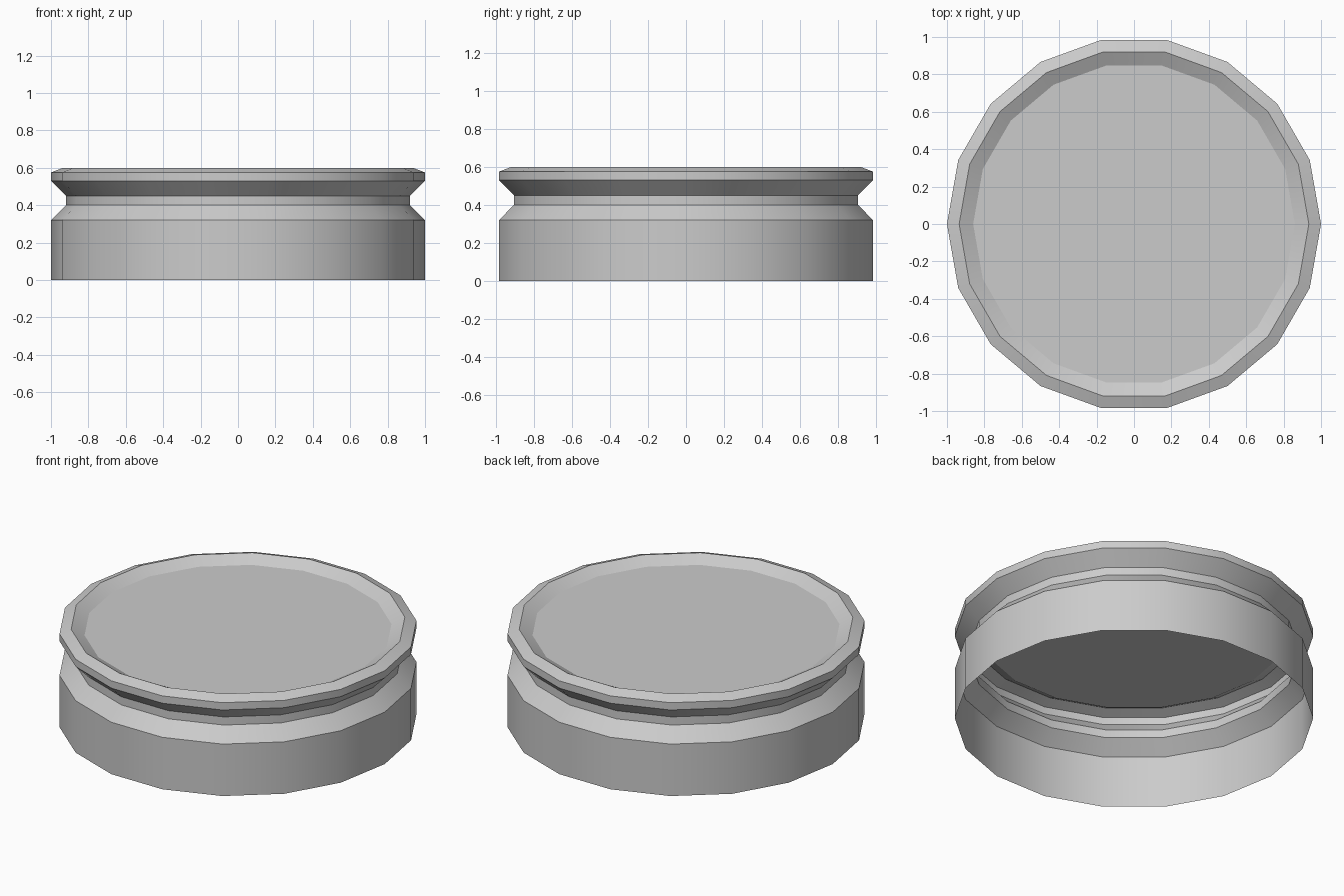
import bpy, bmesh
from math import cos, sin, pi, radians

if "Cube" in bpy.data.objects:
    bpy.data.objects.remove(bpy.data.objects["Cube"])

SIDES = 18

# Open shell profile (radius, height): skirt, groove, rim, shallow dish
profile = [(1.0, 0.0), (1.0, 0.32), (0.92, 0.40), (0.92, 0.45),
           (1.0, 0.53), (1.0, 0.575), (0.935, 0.60), (0.86, 0.56)]

bm = bmesh.new()
rings = [[bm.verts.new((r * cos(2 * pi * i / SIDES), r * sin(2 * pi * i / SIDES), z))
          for i in range(SIDES)] for r, z in profile]

# Walls between neighbouring rings
for low, high in zip(rings, rings[1:]):
    for i in range(SIDES):
        j = (i + 1) % SIDES
        bm.faces.new((low[i], low[j], high[j], high[i]))

# Recessed top disc; the underside stays open
bm.faces.new(rings[-1])

mesh = bpy.data.meshes.new("grooved_lid")
bm.to_mesh(mesh)
bm.free()
lid = bpy.data.objects.new("grooved_lid", mesh)
bpy.context.collection.objects.link(lid)

# Smooth around the wall, sharp at the profile corners
bpy.context.view_layer.objects.active = lid
lid.select_set(True)
bpy.ops.object.shade_smooth_by_angle(angle=radians(24))
